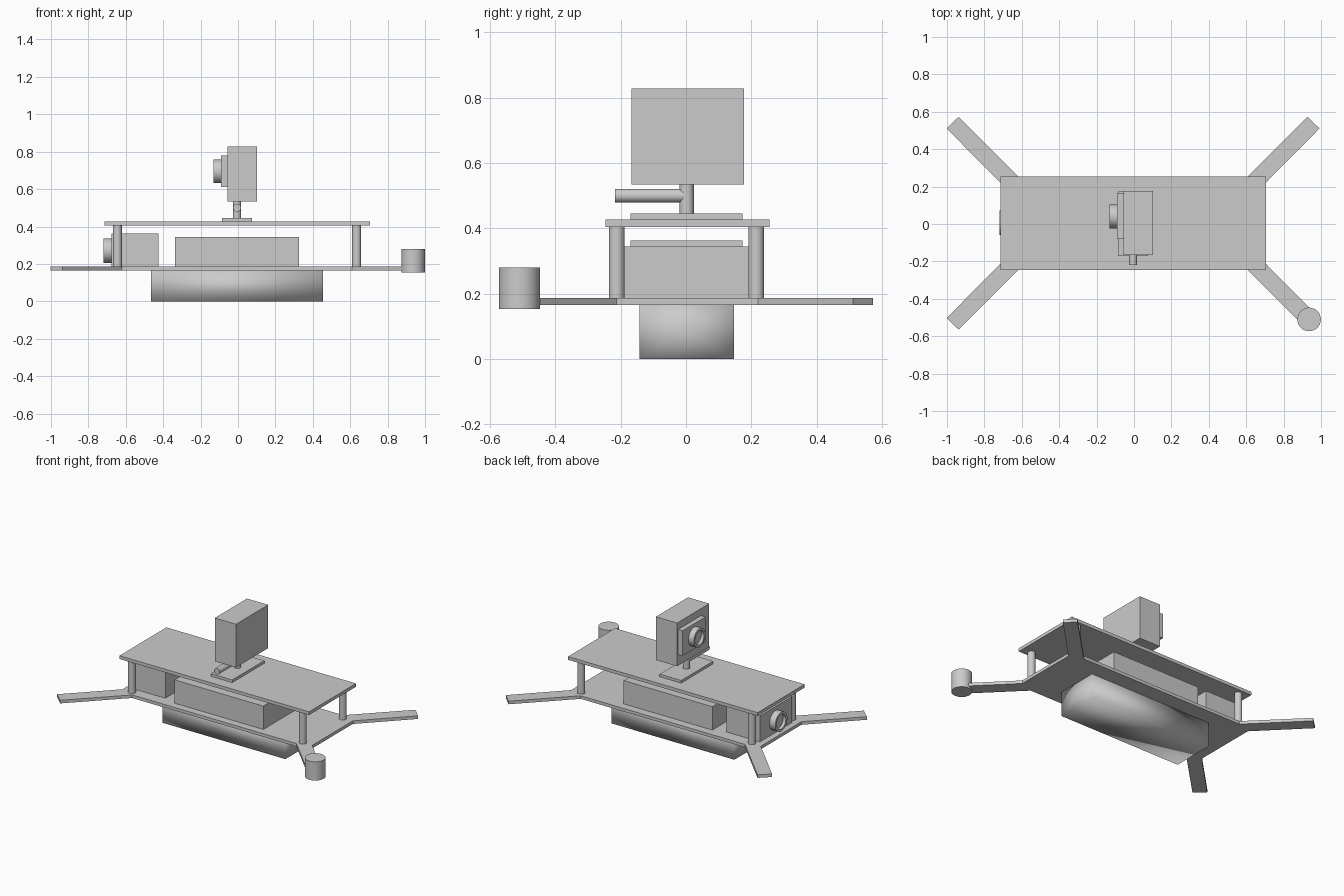
import bpy, bmesh
from math import radians
from mathutils import Vector

if "Cube" in bpy.data.objects:
    bpy.data.objects.remove(bpy.data.objects["Cube"])

CX, CY = -0.005, 0.004  # frame centre


def finish(name, bm, smooth=True):
    bmesh.ops.recalc_face_normals(bm, faces=bm.faces)
    me = bpy.data.meshes.new(name)
    bm.to_mesh(me)
    bm.free()
    ob = bpy.data.objects.new(name, me)
    bpy.context.collection.objects.link(ob)
    if smooth:
        bpy.ops.object.select_all(action='DESELECT')
        bpy.context.view_layer.objects.active = ob
        ob.select_set(True)
        bpy.ops.object.shade_smooth_by_angle(angle=radians(35))
    return ob


def box_bm(x, y, z):
    bm = bmesh.new()
    bmesh.ops.create_cube(bm, size=1)
    for v in bm.verts:
        v.co = Vector([(a + b) / 2 + c * (b - a) for (a, b), c in zip((x, y, z), v.co)])
    return bm


def box(name, x, y, z):
    return finish(name, box_bm(x, y, z), False)


def cylinder(name, start, end, r, recess=0):
    """Cylinder between two points, optionally dished at its end."""
    a, b = Vector(start), Vector(end)
    bm = bmesh.new()
    bmesh.ops.create_cone(bm, cap_ends=True, segments=32, radius1=r, radius2=r,
                          depth=(b - a).length)
    if recess:
        bm.faces.ensure_lookup_table()
        cap = max(bm.faces, key=lambda f: f.calc_center_median().z)
        bmesh.ops.inset_region(bm, faces=[cap], thickness=r * 0.25)
        ext = bmesh.ops.extrude_discrete_faces(bm, faces=[cap])
        for v in ext['faces'][0].verts:
            v.co.z -= recess
    rot = Vector((0, 0, 1)).rotation_difference(b - a).to_matrix()
    for v in bm.verts:
        v.co = rot @ v.co + (a + b) / 2
    return finish(name, bm)


# lower plate with four diagonal arms, one outline mirrored around
quarter = [(0.71, 0.217), (0.997, 0.507), (0.932, 0.569), (0.615, 0.251)]
outline = []
for sx, sy in ((1, 1), (-1, 1), (-1, -1), (1, -1)):
    pts = quarter if sx * sy > 0 else quarter[::-1]
    outline += [(sx * px + CX, sy * py + CY) for px, py in pts]
bm = bmesh.new()
face = bm.faces.new([bm.verts.new((px, py, 0.166)) for px, py in outline])
ext = bmesh.ops.extrude_face_region(bm, geom=[face])
for v in ext['geom']:
    if isinstance(v, bmesh.types.BMVert):
        v.co.z = 0.187
finish("lower_plate_with_arms", bm, False)

# upper plate and standoffs
box("upper_plate", (-0.715, 0.705), (-0.247, 0.255), (0.405, 0.427))
for i, x in enumerate((-0.645, 0.634)):
    for j, y in enumerate((-0.212, 0.215)):
        cylinder(f"standoff_{i}{j}", (x, y, 0.187), (x, y, 0.405), 0.024)

# battery under the frame: softly shaded block with fanned ends
bm = box_bm((-0.465, 0.455), (-0.143, 0.147), (0, 0.166))
bm.normal_update()
bmesh.ops.poke(bm, faces=[f for f in bm.faces if abs(f.normal.x) > 0.9])
battery = finish("battery", bm, False)
for p in battery.data.polygons:
    p.use_smooth = True

# electronics block between the plates
box("electronics_block", (-0.337, 0.327), (-0.196, 0.2), (0.187, 0.345))

# nose camera
box("nose_camera_body", (-0.675, -0.425), (-0.17, 0.173), (0.187, 0.363))
cylinder("nose_camera_lens", (-0.675, 0.006, 0.271), (-0.718, 0.006, 0.271), 0.065, 0.02)

# single motor on the front right arm
cylinder("motor", (0.936, -0.51, 0.153), (0.936, -0.51, 0.28), 0.063)

# top camera with its mount
box("mount_base", (-0.085, 0.076), (-0.17, 0.173), (0.427, 0.445))
cylinder("mount_post", (-0.005, 0.002, 0.445), (-0.005, 0.002, 0.54), 0.022)
cylinder("mount_knob", (-0.005, 0, 0.5), (-0.005, -0.218, 0.5), 0.021)
box("top_camera_body", (-0.057, 0.102), (-0.167, 0.177), (0.535, 0.828))
box("top_camera_flange", (-0.09, -0.057), (-0.08, 0.165), (0.61, 0.78))
cylinder("top_camera_lens", (-0.09, 0.04, 0.695), (-0.13, 0.04, 0.695), 0.063, 0.02)
